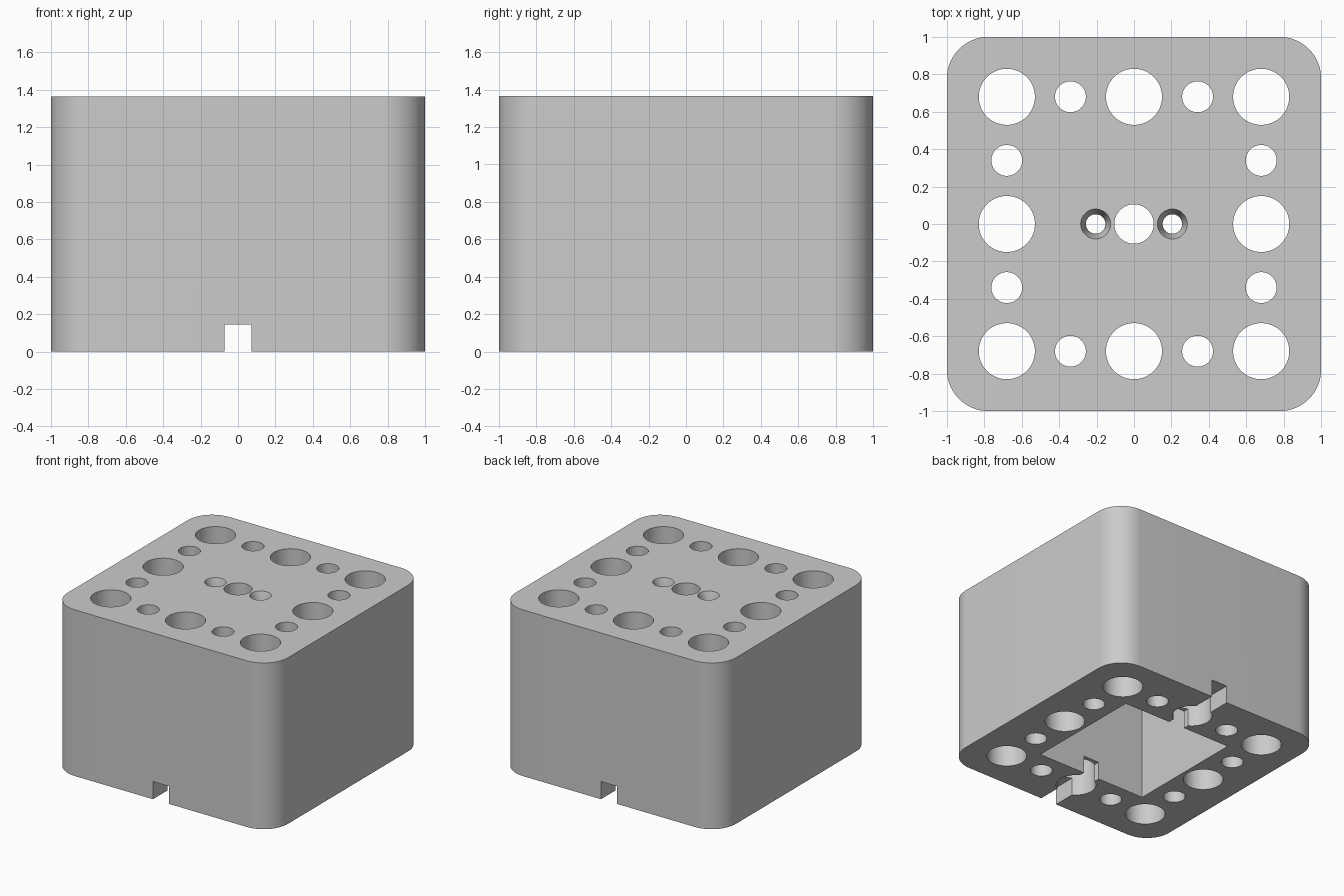
import bpy, bmesh, math

cube = bpy.data.objects.get("Cube")
if cube:
    bpy.data.objects.remove(cube, do_unlink=True)

HEIGHT = 1.365
PITCH = 0.34
PLATE = 0.14      # thickness of the top above the pocket
SIDES = 64

gray = bpy.data.materials.new("light gray")
gray.use_nodes = True
gray.diffuse_color = (0.6, 0.6, 0.6, 1)
gray.node_tree.nodes["Principled BSDF"].inputs["Base Color"].default_value = gray.diffuse_color


def make_object(name, bm):
    bmesh.ops.recalc_face_normals(bm, faces=bm.faces)
    mesh = bpy.data.meshes.new(name)
    bm.to_mesh(mesh)
    bm.free()
    mesh.materials.append(gray)
    obj = bpy.data.objects.new(name, mesh)
    bpy.context.collection.objects.link(obj)
    return obj


def box(name, size, bottom):
    bm = bmesh.new()
    bmesh.ops.create_cube(bm, size=1)
    bmesh.ops.scale(bm, vec=size, verts=bm.verts)
    bmesh.ops.translate(bm, vec=(0, 0, bottom + size[2] / 2), verts=bm.verts)
    return bm if name is None else make_object(name, bm)


def add_lathe(bm, x, y, profile):
    """Closed round solid from (radius, z) rings, lowest first."""
    rings = [[bm.verts.new((x + r * math.cos(i * math.tau / SIDES),
                            y + r * math.sin(i * math.tau / SIDES), z))
              for i in range(SIDES)] for r, z in profile]
    for low, high in zip(rings, rings[1:]):
        for i in range(SIDES):
            j = (i + 1) % SIDES
            bm.faces.new((low[i], low[j], high[j], high[i]))
    bm.faces.new(rings[0][::-1])
    bm.faces.new(rings[-1])


# Block with rounded upright edges
bm = box(None, (2, 2, HEIGHT), 0)
upright = [e for e in bm.edges if abs(e.verts[0].co.z - e.verts[1].co.z) > 1]
bmesh.ops.bevel(bm, geom=upright, offset=0.22, offset_type='OFFSET',
                segments=16, profile=0.5, affect='EDGES')
block = make_object("holder_block", bm)

# Border holes: large at corners and mid sides, small between them
bm = bmesh.new()
for i in range(-2, 3):
    for j in range(-2, 3):
        if max(abs(i), abs(j)) == 2:
            radius = 0.0825 if (i + j) % 2 else 0.15
            add_lathe(bm, i * PITCH, j * PITCH, [(radius, -0.1), (radius, HEIGHT + 0.1)])

# Centre hole and two countersunk screw holes through the top plate
low, top = HEIGHT - PLATE - 0.1, HEIGHT + 0.02
add_lathe(bm, 0, 0, [(0.105, low), (0.105, top)])
for side in (-1, 1):
    add_lathe(bm, side * 0.205, 0,
              [(0.052, low), (0.052, HEIGHT - 0.09), (0.08, HEIGHT), (0.08, top)])
holes = make_object("hole_cutter", bm)

# Square pocket underneath and the cable slot from front to back
pocket = box("pocket_cutter", (1, 1, HEIGHT - PLATE + 0.1), -0.1)
slot = box("slot_cutter", (0.145, 2.2, 0.245), -0.1)

bpy.context.view_layer.objects.active = block
for cutter in (pocket, holes, slot):
    cut = block.modifiers.new(cutter.name, 'BOOLEAN')
    cut.operation = 'DIFFERENCE'
    cut.solver = 'EXACT'
    cut.object = cutter
    bpy.ops.object.modifier_apply(modifier=cut.name)
    bpy.data.objects.remove(cutter, do_unlink=True)

bpy.ops.object.select_all(action='DESELECT')
block.select_set(True)
bpy.ops.object.shade_smooth_by_angle(angle=math.radians(30))
